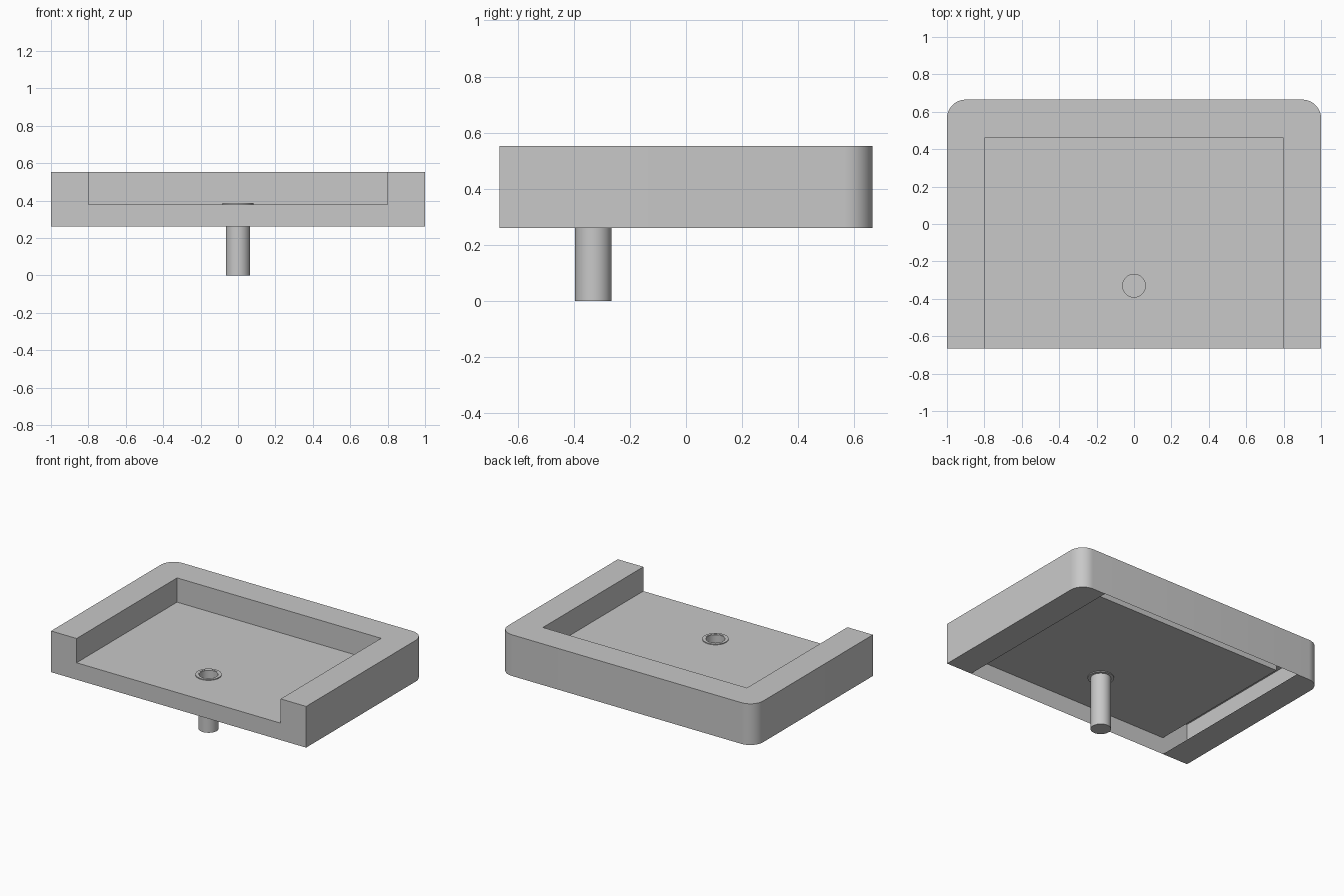
import bpy
import bmesh
from math import sin, cos, pi, radians

# Main sizes
HX, HY = 1.0, 0.665            # half width and half depth
BOTTOM, FLOOR, TOP = 0.26, 0.38, 0.552
IN_X, IN_Y = 0.8, 0.46         # basin recess limits
RADIUS = 0.1                   # rounded back corners
DRAIN_Y, PIPE_R, HOLE_R, FLANGE_R = -0.33, 0.065, 0.069, 0.084

cube = bpy.data.objects.get("Cube")
if cube:
    bpy.data.objects.remove(cube, do_unlink=True)

grey = bpy.data.materials.new("plain grey")
grey.use_nodes = True
colour = (0.58, 0.58, 0.58, 1)
grey.diffuse_color = colour
grey.node_tree.nodes["Principled BSDF"].inputs["Base Color"].default_value = colour


def finish(name, bm, recalc=False):
    """Turn a bmesh into a smooth-by-angle object."""
    bmesh.ops.remove_doubles(bm, verts=bm.verts, dist=0.0005)
    if recalc:
        bmesh.ops.recalc_face_normals(bm, faces=bm.faces)
    mesh = bpy.data.meshes.new(name)
    bm.to_mesh(mesh)
    bm.free()
    mesh.materials.append(grey)
    obj = bpy.data.objects.new(name, mesh)
    bpy.context.collection.objects.link(obj)
    bpy.ops.object.select_all(action='DESELECT')
    obj.select_set(True)
    bpy.context.view_layer.objects.active = obj
    bpy.ops.object.shade_smooth_by_angle(angle=radians(30))
    return obj


def polygon(bm, points, z):
    return bm.faces.new([bm.verts.new((x, y, z)) for x, y in points])


def wall(bm, path, z0, z1):
    """Raise a vertical sheet along an open path."""
    low = [bm.verts.new((x, y, z0)) for x, y in path]
    high = [bm.verts.new((x, y, z1)) for x, y in path]
    for i in range(len(path) - 1):
        bm.faces.new((low[i], low[i + 1], high[i + 1], high[i]))


def arc(cx, cy, r, start, end, steps):
    return [(cx + r * cos(start + (end - start) * i / steps),
             cy + r * sin(start + (end - start) * i / steps))
            for i in range(steps + 1)]


# Outline of one side, from the front recess corner round to the back middle
right_back = arc(HX - RADIUS, HY - RADIUS, RADIUS, 0, pi / 2, 10)
left_back = arc(RADIUS - HX, HY - RADIUS, RADIUS, pi / 2, pi, 10)
outer = [(IN_X, -HY), (HX, -HY)] + right_back + left_back + [(-HX, -HY), (-IN_X, -HY)]
inner = [(-IN_X, -HY), (-IN_X, IN_Y), (IN_X, IN_Y), (IN_X, -HY)]

# Hollow basin shell: outer skin, U-shaped rim and recess walls
bm = bmesh.new()
wall(bm, outer, BOTTOM, TOP)
wall(bm, [(-IN_X, -HY), (IN_X, -HY)], BOTTOM, FLOOR)
wall(bm, inner, FLOOR, TOP)
polygon(bm, outer + inner[1:3], TOP)

# Side strips underneath
strip = [(IN_X, -HY), (HX, -HY)] + right_back + [(IN_X, HY)]
polygon(bm, strip[::-1], BOTTOM)
polygon(bm, [(-x, y) for x, y in strip], BOTTOM)
finish("basin_shell", bm)

# Basin floor with the drain hole
bm = bmesh.new()
edges = []
for loop in (inner, arc(0, DRAIN_Y, HOLE_R, 0, 2 * pi, 48)[:-1]):
    verts = [bm.verts.new((x, y, FLOOR)) for x, y in loop]
    edges += [bm.edges.new((v, verts[i - 1])) for i, v in enumerate(verts)]
bmesh.ops.triangle_fill(bm, use_beauty=True, edges=edges, normal=(0, 0, 1))
for face in bm.faces:
    if face.normal.z < 0:
        face.normal_flip()
finish("basin_floor", bm)


def lathe(name, profile):
    """Spin a radius/height profile about the drain axis."""
    bm = bmesh.new()
    verts = [bm.verts.new((r, DRAIN_Y, z)) for r, z in profile]
    edges = [bm.edges.new(pair) for pair in zip(verts, verts[1:])]
    bmesh.ops.spin(bm, geom=verts + edges, cent=(0, DRAIN_Y, 0),
                   axis=(0, 0, 1), angle=2 * pi, steps=48)
    return finish(name, bm, recalc=True)


# Drain flange and the pipe, open at the top and closed at the foot
lathe("drain_flange", [(PIPE_R, 0.374), (FLANGE_R, 0.374), (FLANGE_R, 0.386),
                       (PIPE_R, 0.386), (PIPE_R, 0.374)])
lathe("drain_pipe", [(0, 0), (PIPE_R, 0), (PIPE_R, 0.384),
                     (PIPE_R - 0.004, 0.384), (PIPE_R - 0.004, 0.005), (0, 0.005)])
